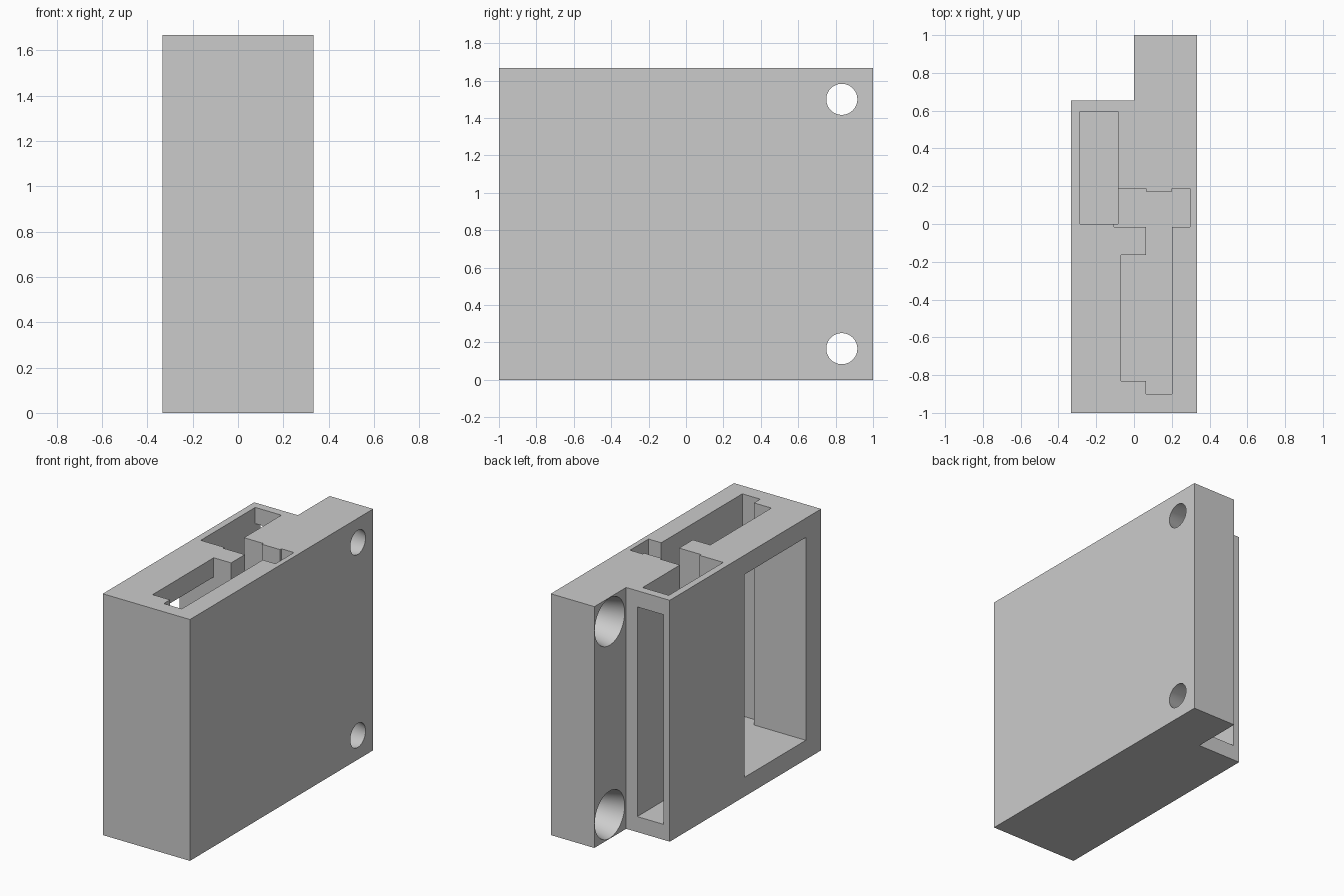
import bpy, bmesh, math
from mathutils import Matrix

cube = bpy.data.objects.get("Cube")
if cube:
    bpy.data.objects.remove(cube, do_unlink=True)

grey = bpy.data.materials.new("light_grey")
grey.use_nodes = True
colour = (0.6, 0.6, 0.6, 1)
grey.diffuse_color = colour
grey.node_tree.nodes["Principled BSDF"].inputs["Base Color"].default_value = colour

HALF_W, HEIGHT, STEP_Y = 0.333, 1.667, 0.653
FLOOR = 0.133


def add_object(name, bm):
    bmesh.ops.recalc_face_normals(bm, faces=bm.faces)
    mesh = bpy.data.meshes.new(name)
    bm.to_mesh(mesh)
    bm.free()
    mesh.materials.append(grey)
    obj = bpy.data.objects.new(name, mesh)
    bpy.context.collection.objects.link(obj)
    return obj


def prism(name, outline, z0, z1):
    bm = bmesh.new()
    face = bm.faces.new([bm.verts.new((x, y, z0)) for x, y in outline])
    top = bmesh.ops.extrude_face_region(bm, geom=[face])["geom"]
    bmesh.ops.translate(bm, vec=(0, 0, z1 - z0),
                        verts=[v for v in top if isinstance(v, bmesh.types.BMVert)])
    return add_object(name, bm)


def block(name, x0, x1, y0, y1, z0, z1):
    return prism(name, [(x0, y0), (x1, y0), (x1, y1), (x0, y1)], z0, z1)


def tapered_hole(name, z):
    # Narrow on the right-hand face, wide on the mounting flange
    extra, wide, narrow = 0.02, 0.163, 0.083
    slope = (wide - narrow) / HALF_W
    bm = bmesh.new()
    bmesh.ops.create_cone(
        bm, cap_ends=True, segments=64, depth=HALF_W + 2 * extra,
        radius1=wide + slope * extra, radius2=narrow - slope * extra,
        matrix=Matrix.Translation((HALF_W / 2, 0.833, z)) @ Matrix.Rotation(math.pi / 2, 4, "Y"))
    return add_object(name, bm)


# Stepped housing with a thin mounting flange at the back
housing = prism("housing", [
    (-HALF_W, -1), (HALF_W, -1), (HALF_W, 1), (0, 1), (0, STEP_Y), (-HALF_W, STEP_Y)], 0, HEIGHT)

cutters = [
    # Stepped channel open at the top
    prism("channel_cutter", [
        (-0.105, -0.015), (0.063, -0.015), (0.063, -0.165), (-0.07, -0.165),
        (-0.07, -0.832), (0.063, -0.832), (0.063, -0.9), (0.2, -0.9),
        (0.2, -0.015), (0.297, -0.015), (0.297, 0.187), (0.2, 0.187),
        (0.2, 0.172), (0.063, 0.172), (0.063, 0.187), (-0.105, 0.187)], FLOOR, HEIGHT + 0.1),
    # Side window into the channel
    block("window_cutter", -0.5, 0, -0.832, -0.165, FLOOR, HEIGHT - FLOOR),
    # Rear pocket and its slot
    block("pocket_cutter", -0.285, -0.085, 0, 0.595, 0.107, HEIGHT + 0.1),
    block("slot_cutter", -0.285, -0.085, 0.4, 0.8, 0.107, 1.555),
    # Screw holes
    tapered_hole("lower_hole_cutter", 0.167),
    tapered_hole("upper_hole_cutter", HEIGHT - 0.167),
]

bpy.ops.object.select_all(action="DESELECT")
bpy.context.view_layer.objects.active = housing
housing.select_set(True)
for cutter in cutters:
    mod = housing.modifiers.new(cutter.name, "BOOLEAN")
    mod.operation, mod.solver, mod.object = "DIFFERENCE", "EXACT", cutter
    bpy.ops.object.modifier_apply(modifier=mod.name)
    bpy.data.objects.remove(cutter, do_unlink=True)

bpy.ops.object.shade_smooth_by_angle(angle=math.radians(30))
